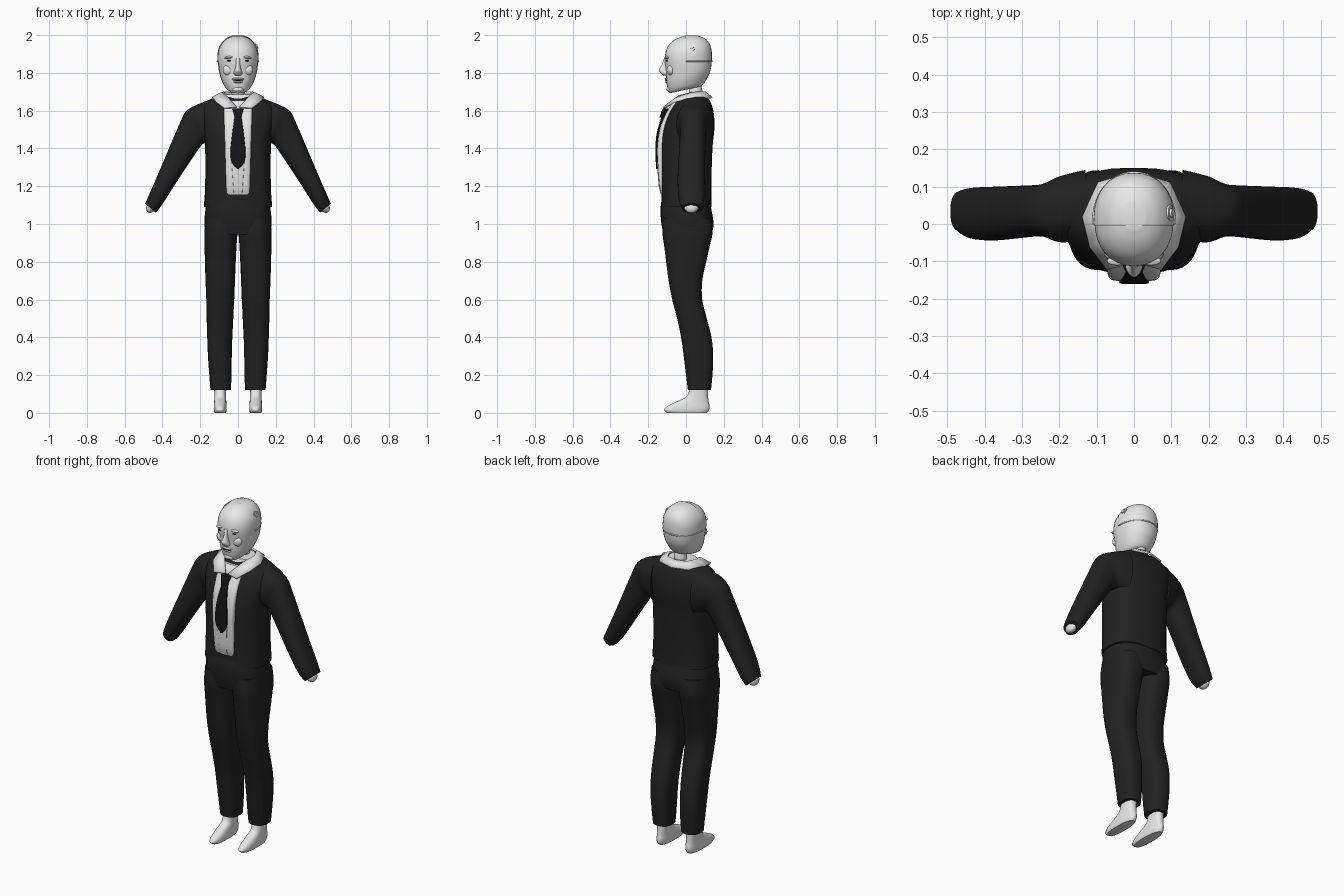
import bpy, bmesh, math
from mathutils import Vector

cube = bpy.data.objects.get("Cube")
if cube:
    bpy.data.objects.remove(cube)


def material(name, rgb):
    m = bpy.data.materials.new(name)
    m.use_nodes = True
    m.diffuse_color = (*rgb, 1)
    m.node_tree.nodes["Principled BSDF"].inputs["Base Color"].default_value = (*rgb, 1)
    return m


PALE = material("pale grey", (0.8, 0.8, 0.8))
SUIT = material("suit black", (0.016, 0.016, 0.016))
TIE = material("tie black", (0.008, 0.008, 0.009))


def finish(obj, mat, angle=40):
    if not obj.data.materials:
        obj.data.materials.append(mat)
    bpy.ops.object.select_all(action="DESELECT")
    obj.select_set(True)
    bpy.context.view_layer.objects.active = obj
    bpy.ops.object.shade_smooth_by_angle(angle=math.radians(angle))
    return obj


def from_bmesh(name, bm, mat, angle=40):
    mesh = bpy.data.meshes.new(name)
    bm.to_mesh(mesh)
    bm.free()
    obj = bpy.data.objects.new(name, mesh)
    bpy.context.collection.objects.link(obj)
    return finish(obj, mat, angle)


def catmull(a, b, c, d, t):
    return 0.5 * (2 * b + (c - a) * t + (2 * a - 5 * b + 4 * c - d) * t ** 2
                  + (3 * b - a - 3 * c + d) * t ** 3)


def flat(z, rx, y0, y1, cx=0, tilt=0):
    """Horizontal section: half width, front and back limits."""
    return (Vector((cx, (y0 + y1) / 2, z)), Vector((rx, 0, 0)),
            Vector((0, (y1 - y0) / 2, tilt)))


def loft(name, rings, mat, power=2.3, sides=32, steps=4, cut=None, angle=40):
    """Skin smoothly interpolated superellipse sections and cap the ends."""
    dense = []
    for i in range(len(rings) - 1):
        quad = [rings[max(0, min(len(rings) - 1, i + k))] for k in (-1, 0, 1, 2)]
        for s in range(steps):
            dense.append([catmull(*(q[j] for q in quad), s / steps) for j in range(3)])
    dense.append(rings[-1])
    bm = bmesh.new()
    loops = []
    for c, u, v in dense:
        loop = []
        for k in range(sides):
            a = math.tau * k / sides
            p, q = math.cos(a), math.sin(a)
            p = math.copysign(abs(p) ** (2 / power), p)
            q = math.copysign(abs(q) ** (2 / power), q)
            loop.append(bm.verts.new(c + u * p + v * q))
        loops.append(loop)
    for a, b in zip(loops, loops[1:]):
        for k in range(sides):
            n = (k + 1) % sides
            bm.faces.new((a[k], a[n], b[n], b[k]))
    bm.faces.new(loops[0])
    bm.faces.new(loops[-1])
    bmesh.ops.recalc_face_normals(bm, faces=bm.faces)
    if cut is not None:
        bmesh.ops.bisect_plane(bm, geom=bm.verts[:] + bm.edges[:] + bm.faces[:],
                               plane_co=(0, cut, 0), plane_no=(0, 1, 0), clear_inner=True)
    return from_bmesh(name, bm, mat, angle)


def ball(name, loc, size, mat, roll=0):
    bpy.ops.mesh.primitive_uv_sphere_add(segments=16, ring_count=10, location=loc,
                                         rotation=(0, roll, 0))
    obj = bpy.context.object
    obj.name = name
    obj.scale = size
    return finish(obj, mat)


def disc(name, loc, radius, depth):
    bpy.ops.mesh.primitive_cylinder_add(vertices=20, radius=radius, depth=depth,
                                        location=loc, rotation=(0, math.radians(72), 0))
    bpy.context.object.name = name
    finish(bpy.context.object, PALE)


# Head, with a slightly raised rear shell
head = [(1.71, .048, -.085, .075, -.018), (1.725, .068, -.095, .092, -.015),
        (1.76, .086, -.104, .108, -.006), (1.81, .099, -.106, .127, 0),
        (1.87, .106, -.113, .134, 0), (1.92, .102, -.105, .132, 0),
        (1.955, .085, -.085, .12, 0), (1.98, .06, -.052, .095, 0),
        (1.994, .03, -.015, .06, 0)]
head = [flat(z, rx, a, b, tilt=-t) for z, rx, a, b, t in head]
for c, u, v in head:
    v.z = -v.z if v.z < 0 else v.z
loft("head", head, PALE, 2.2)
loft("head_rear_shell", [(c + Vector((0, 0, .004)), u * 1.025, v * 1.025)
                         for c, u, v in head], PALE, 2.2, cut=-.005)
loft("neck", [flat(1.65, .04, .0, .09), flat(1.675, .03, .02, .08),
              flat(1.7, .036, .015, .087), flat(1.735, .03, .02, .08)], PALE, 2)

# Raised band around the back of the head
curve = bpy.data.curves.new("head_band", "CURVE")
curve.dimensions = "3D"
curve.bevel_depth = .004
spline = curve.splines.new("POLY")
spline.points.add(24)
for k, p in enumerate(spline.points):
    a = math.pi * k / 24
    p.co = (.109 * math.cos(a), .137 * math.sin(a) ** .9, 1.862, 1)
curve.materials.append(PALE)
bpy.context.collection.objects.link(bpy.data.objects.new("head_band", curve))

# Round fitting on the left side of the head
disc("head_fitting", (.092, .03, 1.937), .022, .014)
disc("head_fitting_cap", (.098, .03, 1.939), .012, .014)

# Face
loft("nose", [flat(1.785, .014, -.118, -.09), flat(1.797, .023, -.132, -.09),
              flat(1.815, .018, -.143, -.09), flat(1.845, .011, -.128, -.09),
              flat(1.885, .012, -.114, -.09)], PALE, 2)
for s, side in ((1, "left"), (-1, "right")):
    ball(side + "_eye", (s * .043, -.1, 1.864), (.015, .007, .005), TIE)
    ball(side + "_brow", (s * .045, -.099, 1.882), (.028, .012, .007), PALE, s * .1)
    ball(side + "_cheek", (s * .05, -.08, 1.815), (.03, .02, .03), PALE)
ball("upper_lip", (0, -.1, 1.768), (.032, .013, .006), PALE)
ball("lower_lip", (0, -.098, 1.753), (.026, .013, .007), PALE)
ball("chin", (0, -.085, 1.713), (.03, .018, .016), PALE)
ball("mouth_line", (0, -.105, 1.7605), (.028, .007, .0025), TIE)

# Jacket body
loft("jacket_body", [flat(1.09, .181, -.128, .135), flat(1.2, .174, -.13, .134),
                     flat(1.4, .174, -.132, .14), flat(1.5, .185, -.122, .15),
                     flat(1.58, .195, -.095, .148), flat(1.635, .18, -.062, .135),
                     flat(1.672, .125, -.03, .115)], SUIT, 2.7)

# Shirt front, placket and neck yoke
front = [(1.155, -.129), (1.2, -.141), (1.3, -.149), (1.4, -.153), (1.5, -.14),
         (1.56, -.118), (1.62, -.087), (1.655, -.06)]
loft("shirt_front", [flat(z, .062 + .03 * (z - 1.155), y, y + .06) for z, y in front],
     PALE, 5)
loft("shirt_placket", [flat(z, .022 + .07 * (z - 1.155), y - .003, y + .02)
                       for z, y in front[:4]], PALE, 8)
loft("shirt_yoke", [flat(1.655, .09, -.04, .1), flat(1.685, .085, -.03, .095)], PALE)

# Spread collar: inner and outer edges of one half, mirrored
inner = [(0, .1, 1.698), (.06, .085, 1.698), (.085, .03, 1.695),
         (.06, -.04, 1.675), (.008, -.102, 1.618)]
outer = [(0, .138, 1.668), (.095, .11, 1.668), (.137, .02, 1.668),
         (.118, -.06, 1.648), (.073, -.12, 1.615)]
bm = bmesh.new()
rows = [[bm.verts.new(p) for p in row] for row in (inner, outer)]
for k in range(len(inner) - 1):
    bm.faces.new((rows[0][k], rows[1][k], rows[1][k + 1], rows[0][k + 1]))
bmesh.ops.recalc_face_normals(bm, faces=bm.faces)
collar = from_bmesh("collar", bm, PALE, 50)
collar.modifiers.new("mirror", "MIRROR").use_clip = True
solid = collar.modifiers.new("thickness", "SOLIDIFY")
solid.thickness = .01
solid.offset = 0

# Tie
loft("tie_knot", [flat(1.565, .017, -.14, -.11), flat(1.59, .024, -.132, -.1),
                  flat(1.612, .03, -.122, -.085)], TIE, 4, 16)
loft("tie_blade", [flat(1.29, .004, -.158, -.148), flat(1.325, .032, -.16, -.148),
                   flat(1.38, .04, -.161, -.15), flat(1.47, .032, -.157, -.14),
                   flat(1.575, .017, -.128, -.108)], TIE, 4, 16)

# Hips
loft("trouser_hips", [flat(1.15, .16, -.125, .12), flat(1.08, .172, -.135, .134),
                      flat(1.0, .178, -.13, .146), flat(.945, .165, -.118, .135)],
     SUIT, 2.5)

# Leg sections: height, inner and outer x, front and back y
leg = [(1.03, .0, .172, -.12, .135), (.95, .003, .178, -.124, .14),
       (.88, .008, .177, -.115, .125), (.8, .012, .175, -.105, .107),
       (.7, .016, .172, -.092, .086), (.6, .02, .168, -.073, .086),
       (.5, .025, .166, -.047, .11), (.4, .03, .163, -.026, .135),
       (.3, .033, .159, -.012, .144), (.2, .034, .152, .0, .14),
       (.12, .038, .146, .01, .132)]
foot = [(0, .03, -.1, .11), (.015, .034, -.117, .122), (.035, .034, -.1, .125),
        (.06, .032, -.05, .12), (.09, .031, .005, .117), (.15, .033, .025, .115)]

# Sleeve sections: upper and lower edge (x, z), then y centre and half depth
sleeve = [(.13, 1.666, .13, 1.4, .055, .09), (.215, 1.632, .165, 1.425, .04, .09),
          (.275, 1.597, .19, 1.42, .037, .072), (.312, 1.525, .227, 1.37, .035, .069),
          (.41, 1.295, .333, 1.21, .028, .072), (.465, 1.168, .4, 1.105, .029, .068),
          (.492, 1.108, .435, 1.06, .034, .054)]

for s, side in ((1, "left"), (-1, "right")):
    loft(side + "_trouser_leg", [flat(z, (b - a) / 2, f, r, s * (a + b) / 2)
                                 for z, a, b, f, r in leg], SUIT, 2.5)
    loft(side + "_foot", [flat(z, rx, a, b, s * .094) for z, rx, a, b in foot], PALE, 2.4)
    loft(side + "_sleeve", [(Vector((s * (a + c) / 2, y, (b + d) / 2)),
                             Vector((s * (a - c) / 2, 0, (b - d) / 2)),
                             Vector((0, r, 0))) for a, b, c, d, y, r in sleeve], SUIT, 2.4)
    ball(side + "_hand", (s * .458, .028, 1.092), (.026, .04, .036), PALE, s * -.5)
